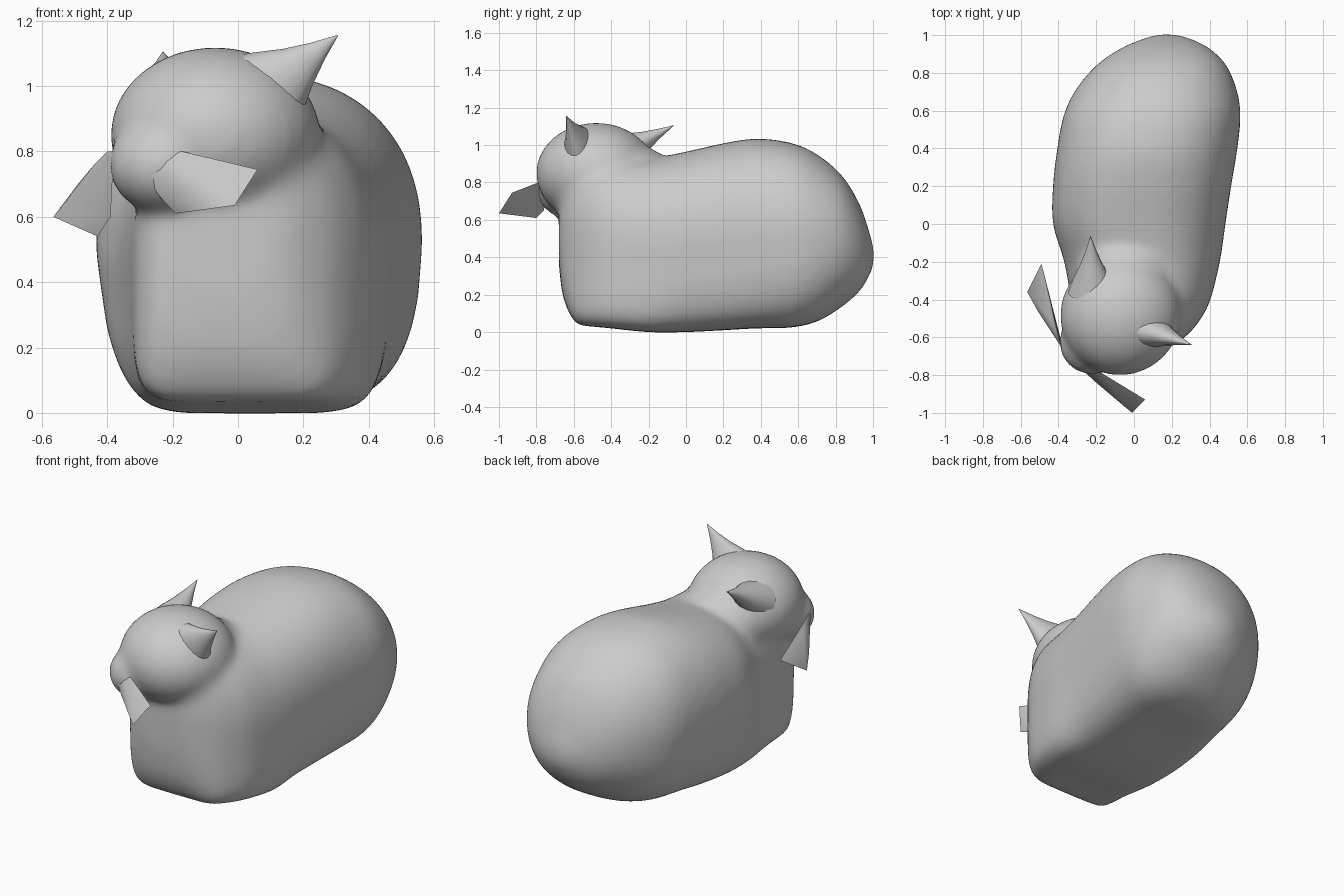
import bpy, bmesh
from math import sin, cos, pi, radians
from mathutils import Vector, Matrix

if "Cube" in bpy.data.objects:
    bpy.data.objects.remove(bpy.data.objects["Cube"])


def finish(bm, name, angle=180):
    bmesh.ops.recalc_face_normals(bm, faces=bm.faces)
    me = bpy.data.meshes.new(name)
    bm.to_mesh(me)
    bm.free()
    ob = bpy.data.objects.new(name, me)
    bpy.context.collection.objects.link(ob)
    bpy.ops.object.select_all(action='DESELECT')
    ob.select_set(True)
    bpy.context.view_layer.objects.active = ob
    bpy.ops.object.shade_smooth_by_angle(angle=radians(angle))
    return ob


def spow(v, e):
    return abs(v) ** e * (1 if v >= 0 else -1)


def loft(bm, rings):
    rows = [[bm.verts.new(p) for p in r] for r in rings]
    n = len(rows[0])
    for a, b in zip(rows, rows[1:]):
        for i in range(n):
            j = (i + 1) % n
            bm.faces.new((a[i], a[j], b[j], b[i]))
    bm.faces.new(rows[0])
    bm.faces.new(rows[-1])


def blend(rows, steps):
    """Catmull-Rom interpolation between rows of numbers."""
    out = []
    for i in range(len(rows) - 1):
        p = [rows[max(0, min(len(rows) - 1, i + d))] for d in (-1, 0, 1, 2)]
        for s in range(steps):
            t = s / steps
            out.append([b + 0.5 * t * (c - a + t * (2 * a - 5 * b + 4 * c - d
                        + t * (3 * (b - c) + d - a))) for a, b, c, d in zip(*p)])
    return out + [rows[-1]]


# Lying body: y, x left, x right, z bottom, z top, lower / upper exponent, taper to the base
SECTIONS = [
    (-0.68, -0.21, 0.10, 0.36, 0.72, 2.2, 2.2, 0),
    (-0.655, -0.27, 0.18, 0.18, 0.86, 4, 2.2, 0),
    (-0.59, -0.31, 0.28, 0.05, 0.93, 7, 2.2, 0),
    (-0.50, -0.325, 0.355, 0.03, 0.94, 7, 2.2, 0.02),
    (-0.40, -0.335, 0.405, 0.02, 0.94, 7, 2.2, 0.05),
    (-0.20, -0.37, 0.455, 0.00, 0.93, 6.5, 2.3, 0.10),
    (0.00, -0.43, 0.485, 0.00, 0.965, 5.5, 2.4, 0.20),
    (0.20, -0.43, 0.515, 0.01, 1.01, 5, 2.4, 0.21),
    (0.38, -0.41, 0.545, 0.02, 1.035, 4.5, 2.3, 0.22),
    (0.57, -0.375, 0.565, 0.025, 1.01, 3.7, 2.3, 0.20),
    (0.71, -0.31, 0.545, 0.06, 0.945, 2.9, 2.2, 0.15),
    (0.84, -0.20, 0.49, 0.14, 0.83, 2.3, 2.2, 0.08),
    (0.93, -0.07, 0.40, 0.22, 0.68, 2.1, 2.1, 0),
    (0.985, 0.06, 0.29, 0.31, 0.52, 2, 2, 0),
    (1.005, 0.14, 0.20, 0.37, 0.44, 2, 2, 0),
]
rings = []
for y, xl, xr, zb, zt, lo, hi, taper in blend(SECTIONS, 4):
    cx, cz = (xl + xr) / 2, (zb + zt) / 2
    ring = []
    for k in range(48):
        t = 2 * pi * k / 48
        e = 2 / (hi if sin(t) > 0 else lo)
        h = spow(sin(t), e)
        side = 0.6 if cos(t) > 0 else 1.0
        w = (xr - xl) / 2 * (1 - side * taper * max(0, -h) ** 1.5)
        ring.append((cx + w * spow(cos(t), e), y, cz + (zt - zb) / 2 * h))
    rings.append(ring)
bm = bmesh.new()
loft(bm, rings)

# Head turned toward the front left, with a muzzle, nape and neck
turn = Matrix.Rotation(radians(-135), 4, 'Z')


def blob(centre, size):
    m = Matrix.Translation(centre) @ turn @ Matrix.Diagonal((*size, 1))
    bmesh.ops.create_uvsphere(bm, u_segments=32, v_segments=20, radius=1, matrix=m)


blob((-0.07, -0.48, 0.85), (0.325, 0.32, 0.27))
blob((-0.23, -0.63, 0.76), (0.165, 0.17, 0.15))
blob((0.00, -0.42, 0.74), (0.26, 0.29, 0.33))
blob((-0.05, -0.32, 0.80), (0.28, 0.26, 0.21))

body = finish(bm, "body_and_head")
rm = body.modifiers.new("merge", 'REMESH')
rm.mode = 'VOXEL'
rm.voxel_size = 0.022
rm.use_smooth_shade = True
sm = body.modifiers.new("soften", 'SMOOTH')
sm.factor = 0.5
sm.iterations = 12


# Pointed ears that flare into the head
def ear(name, base, tip, width, depth, side):
    base, tip = Vector(base), Vector(tip)
    axis = tip - base
    u = Vector(side)
    u = (u - axis * u.dot(axis) / axis.length_squared).normalized()
    v = axis.normalized().cross(u)
    rr = []
    for f, s in ((0, 1), (0.25, 0.75), (0.5, 0.45), (0.75, 0.21), (1, 0.01)):
        c = base + axis * f
        rr.append([c + u * width * s * cos(2 * pi * k / 16)
                   + v * depth * s * sin(2 * pi * k / 16) for k in range(16)])
    b = bmesh.new()
    loft(b, rr)
    finish(b, name, 50)


ear("right_ear", (0.06, -0.56, 0.96), (0.305, -0.64, 1.155), 0.16, 0.10, (-0.6, 0, 0.8))
ear("left_ear", (-0.22, -0.36, 0.95), (-0.23, -0.065, 1.105), 0.13, 0.11, (1, 0, 0.2))


# Broad whisker tufts beside the muzzle
def tuft(name, points):
    b = bmesh.new()
    for p in points:
        b.verts.new(p)
    bmesh.ops.convex_hull(b, input=b.verts[:])
    finish(b, name, 60)


tuft("right_whisker", [
    (-0.31, -0.74, 0.75), (-0.25, -0.76, 0.79), (-0.17, -0.79, 0.80),
    (-0.23, -0.76, 0.65), (-0.19, -0.80, 0.61), (-0.20, -0.84, 0.70),
    (0.06, -0.93, 0.745), (-0.01, -1.0, 0.635)])
tuft("left_whisker", [
    (-0.38, -0.66, 0.80), (-0.40, -0.60, 0.80), (-0.44, -0.50, 0.76),
    (-0.39, -0.60, 0.60), (-0.43, -0.52, 0.54), (-0.51, -0.46, 0.66),
    (-0.49, -0.21, 0.70), (-0.565, -0.36, 0.60)])
